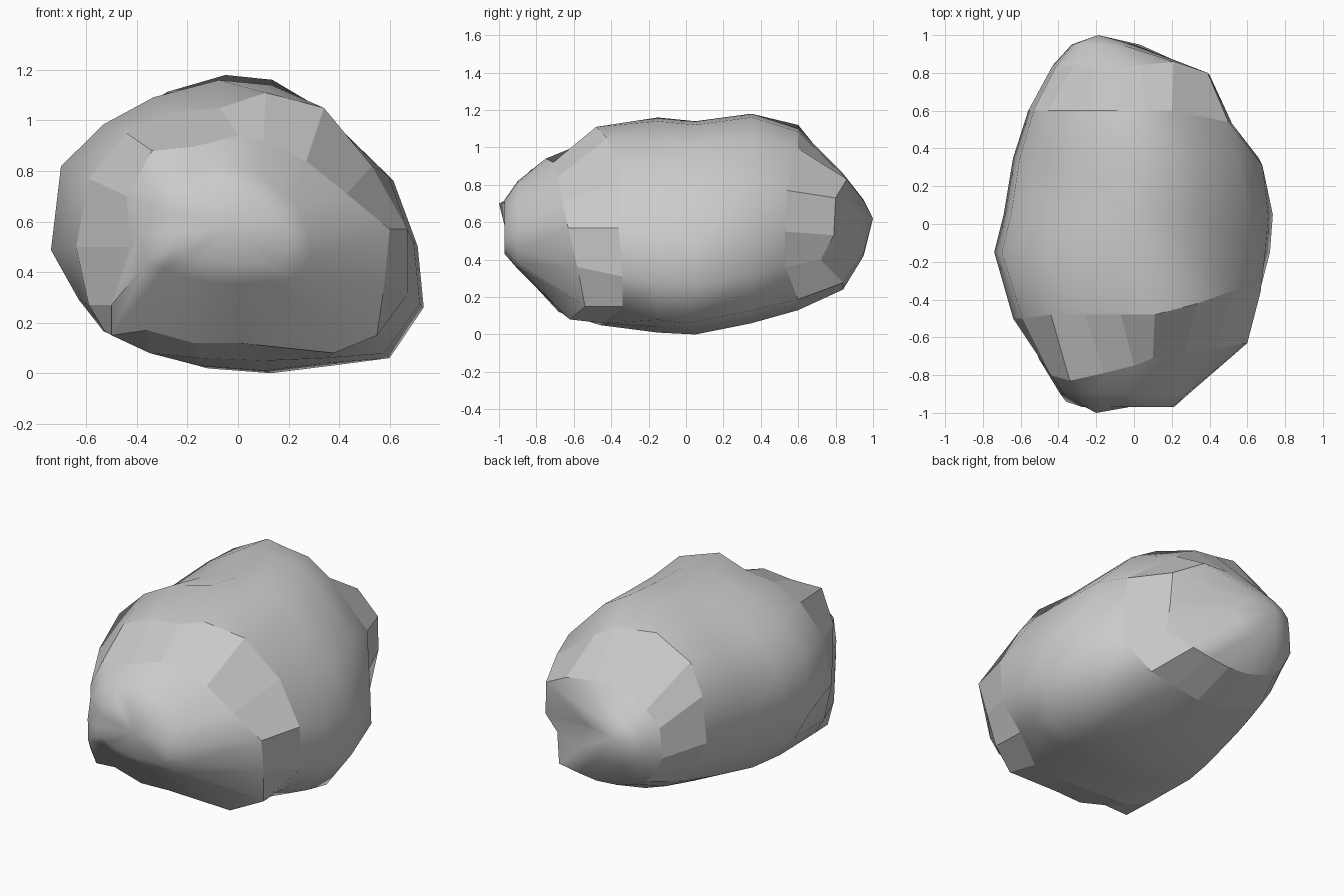
import bpy, bmesh
from mathutils import Vector

# Cross-section outline of the boulder (x, z), anticlockwise seen from the front
OUTLINE = [(0.735, 0.27), (0.71, 0.52), (0.61, 0.79), (0.34, 1.05), (0.14, 1.16),
           (-0.07, 1.18), (-0.33, 1.11), (-0.53, 1.0), (-0.70, 0.83), (-0.74, 0.49),
           (-0.63, 0.29), (-0.53, 0.16), (-0.35, 0.08), (-0.15, 0.02), (0.11, 0.0),
           (0.35, 0.03), (0.59, 0.07)]
X0, X1, Z0, Z1 = -0.74, 0.735, 0.0, 1.18

# Sections: y, left, right, bottom, top
NOSE = [(-0.97, -0.27, 0.21, 0.43, 0.72), (-0.90, -0.39, 0.29, 0.35, 0.82)]
BODY = [(-0.15, -0.74, 0.72, 0.01, 1.16), (0.05, -0.69, 0.735, 0.0, 1.14),
        (0.35, -0.64, 0.66, 0.06, 1.18), (0.60, -0.56, 0.48, 0.13, 1.10),
        (0.84, -0.43, 0.35, 0.24, 0.86), (0.95, -0.33, 0.03, 0.42, 0.72)]

# Chipped shoulder around the front face: slanted inner and outer rims
RIM = [(0.58, -0.58, 0.36), (0.60, -0.63, 0.57), (0.43, -0.66, 0.71), (0.27, -0.69, 0.84),
       (0.10, -0.71, 0.92), (0.0, -0.75, 0.94), (-0.16, -0.79, 0.90), (-0.34, -0.83, 0.88),
       (-0.44, -0.80, 0.70), (-0.43, -0.80, 0.50), (-0.50, -0.72, 0.27), (-0.50, -0.66, 0.15),
       (-0.36, -0.68, 0.17), (-0.18, -0.68, 0.12), (0.0, -0.67, 0.12), (0.38, -0.62, 0.08),
       (0.55, -0.54, 0.15)]
SHOULDER = [(0.67, -0.34, 0.31), (0.67, -0.36, 0.57), (0.53, -0.35, 0.82), (0.34, -0.42, 1.05),
            (0.11, -0.48, 1.11), (-0.07, -0.48, 1.05), (-0.26, -0.48, 1.03), (-0.44, -0.48, 0.95),
            (-0.59, -0.50, 0.77), (-0.64, -0.50, 0.50), (-0.59, -0.50, 0.27), (-0.53, -0.50, 0.17),
            (-0.35, -0.48, 0.08), (-0.15, -0.46, 0.06), (0.11, -0.46, 0.05), (0.35, -0.44, 0.06),
            (0.54, -0.34, 0.15)]

# Individual corners that stick out of the loft
CORNERS = [(-0.20, -1.0, 0.70), (-0.36, -0.94, 0.44), (0.39, 0.80, 0.73), (0.21, 0.86, 0.83),
           (0.05, 0.91, 0.58), (0.40, 0.79, 0.53), (0.37, 0.72, 0.40), (-0.45, 0.60, 1.0),
           (-0.22, 0.60, 1.12), (0.50, 0.54, 0.77), (0.52, 0.53, 0.55), (0.51, 0.53, 0.36),
           (0.60, 0.0, 0.06), (0.68, 0.31, 0.55)]


def section(y, xl, xr, zb, zt):
    """Outline fitted into the given box at depth y."""
    return [(xl + (px - X0) / (X1 - X0) * (xr - xl), y,
             zb + (pz - Z0) / (Z1 - Z0) * (zt - zb)) for px, pz in OUTLINE]


loops = [section(*s) for s in NOSE] + [RIM, SHOULDER] + [section(*s) for s in BODY]
bm = bmesh.new()
rings = [[bm.verts.new(p) for p in loop] for loop in loops]

# Skin between loops; the front and back shoulder bands are chipped (flat shaded)
n = len(OUTLINE)
for s, (a, b) in enumerate(zip(rings, rings[1:])):
    for i in range(n):
        j = (i + 1) % n
        bm.faces.new((a[i], a[j], b[j], b[i])).smooth = s not in (2, 7)

# Rounded nose at each end
for ring, tip in ((rings[0], (-0.03, -0.97, 0.58)), (rings[-1], (-0.19, 1.0, 0.62))):
    t = bm.verts.new(tip)
    for i in range(n):
        bm.faces.new((ring[i], ring[(i + 1) % n], t)).smooth = True

# Snap the closest vertex of the loft to each corner
for c in CORNERS:
    target = Vector(c)
    min(bm.verts, key=lambda v: (v.co - target).length).co = target

bmesh.ops.recalc_face_normals(bm, faces=bm.faces)
# Creases between strongly turned faces stay sharp
for e in bm.edges:
    e.smooth = e.calc_face_angle(0) < 0.85

mesh = bpy.data.meshes.new("boulder")
bm.to_mesh(mesh)
bm.free()
bpy.context.collection.objects.link(bpy.data.objects.new("boulder", mesh))
